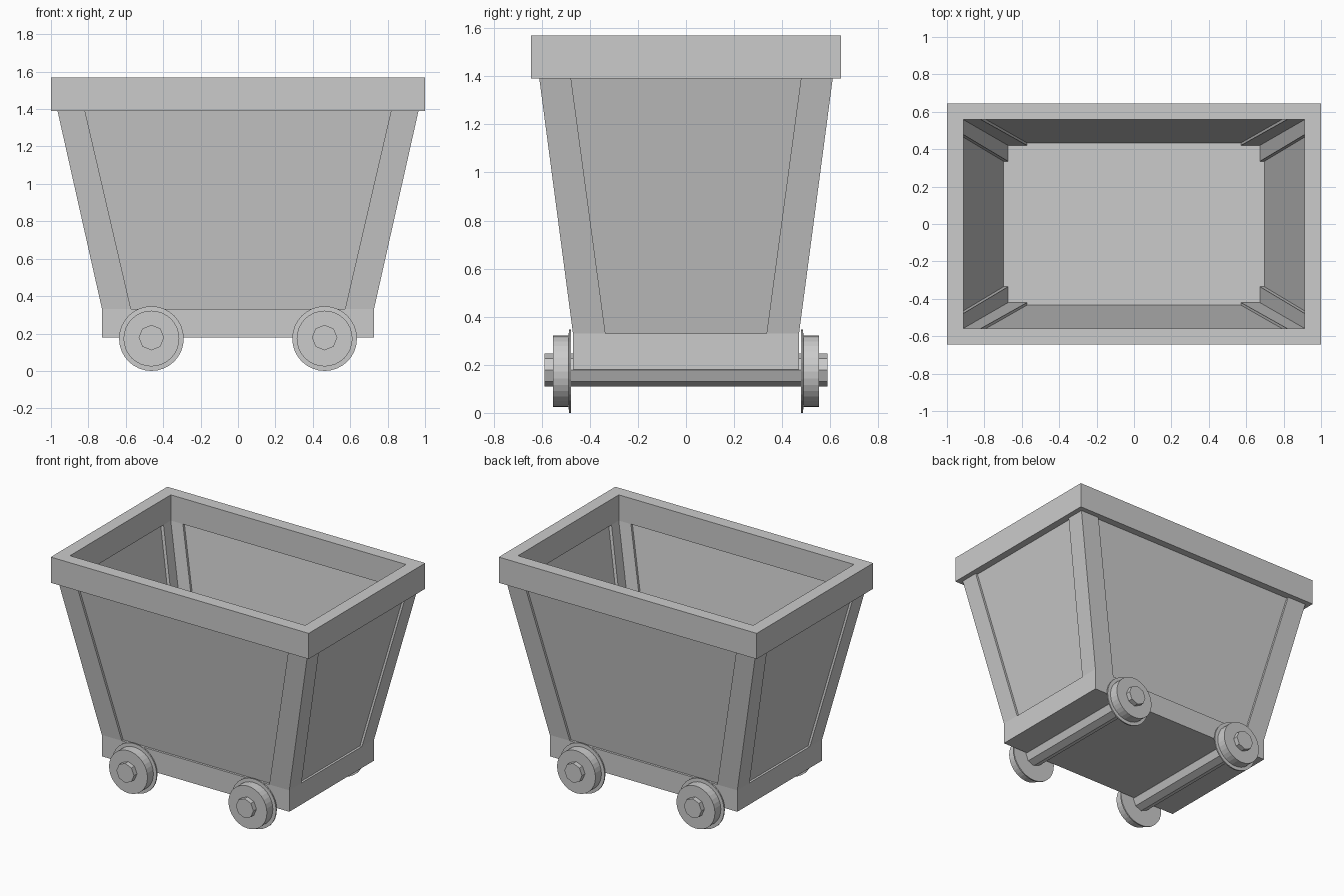
import bpy, bmesh, math

if "Cube" in bpy.data.objects:
    bpy.data.objects.remove(bpy.data.objects["Cube"])

Z0, Z1 = 0.33, 1.39          # bottom and top of the sloping sides
PARTS = ((1, 1), (-1, 1), (1, -1), (-1, -1))


def loft(name, loops, cyclic=False):
    """Skin a list of equal-length closed loops; cap the ends unless cyclic."""
    bm = bmesh.new()
    rings = [[bm.verts.new(p) for p in loop] for loop in loops]
    n = len(rings[0])
    pairs = list(zip(rings, rings[1:]))
    if cyclic:
        pairs.append((rings[-1], rings[0]))
    else:
        bm.faces.new(rings[0][::-1])
        bm.faces.new(rings[-1])
    for a, b in pairs:
        for i in range(n):
            j = (i + 1) % n
            bm.faces.new((a[i], a[j], b[j], b[i]))
    bmesh.ops.recalc_face_normals(bm, faces=bm.faces)
    mesh = bpy.data.meshes.new(name)
    bm.to_mesh(mesh)
    bm.free()
    obj = bpy.data.objects.new(name, mesh)
    bpy.context.collection.objects.link(obj)
    return obj


def rect(x, y, z):
    return [(-x, -y, z), (x, -y, z), (x, y, z), (-x, y, z)]


def circle(x, y, z, r, n):
    return [(x + r * math.sin(2 * math.pi * i / n), y,
             z + r * math.cos(2 * math.pi * i / n)) for i in range(n)]


# base block, whose top is the floor of the tub
loft("base", [rect(0.727, 0.47, 0.18), rect(0.727, 0.47, Z0)])

# rim around the opening
loft("rim", [rect(1.0, 0.645, Z1), rect(1.0, 0.645, 1.57),
             rect(0.912, 0.558, 1.57), rect(0.912, 0.558, Z1)], cyclic=True)


# L-shaped corner posts: outer corner, leg ends, inner corner
def post_profile(sx, sy, ox, oy, ex, ey, ix, iy, z):
    pts = [(ox, oy), (ex, oy), (ex, iy), (ix, iy), (ix, ey), (ox, ey)]
    return [(sx * x, sy * y, z) for x, y in pts]


for sx, sy in PARTS:
    loft("corner_post", [
        post_profile(sx, sy, 0.727, 0.47, 0.572, 0.335, 0.673, 0.42, Z0),
        post_profile(sx, sy, 0.965, 0.61, 0.818, 0.478, 0.912, 0.558, Z1)])

# thin panels recessed between the posts
for s in (1, -1):
    loft("long_panel", [
        [(a * 0.585, s * y, Z0) for a, y in ((-1, .454), (1, .454), (1, .434), (-1, .434))],
        [(a * 0.831, s * y, Z1) for a, y in ((-1, .594), (1, .594), (1, .574), (-1, .574))]])
    loft("end_panel", [
        [(s * x, a * 0.348, Z0) for a, x in ((-1, .711), (1, .711), (1, .697), (-1, .697))],
        [(s * x, a * 0.491, Z1) for a, x in ((-1, .949), (1, .949), (1, .935), (-1, .935))]])

# octagonal axles running through to the hubs
for x in (-0.463, 0.463):
    loft("axle", [circle(x, y, 0.178, 0.068, 8) for y in (-0.588, 0.588)])

# flanged wheels
WHEEL = ((0.173, 0.478), (0.173, 0.487), (0.149, 0.488), (0.149, 0.554))
for sx, sy in PARTS:
    loft("wheel", [circle(sx * 0.463, sy * y, 0.173, r, 32) for r, y in WHEEL])
